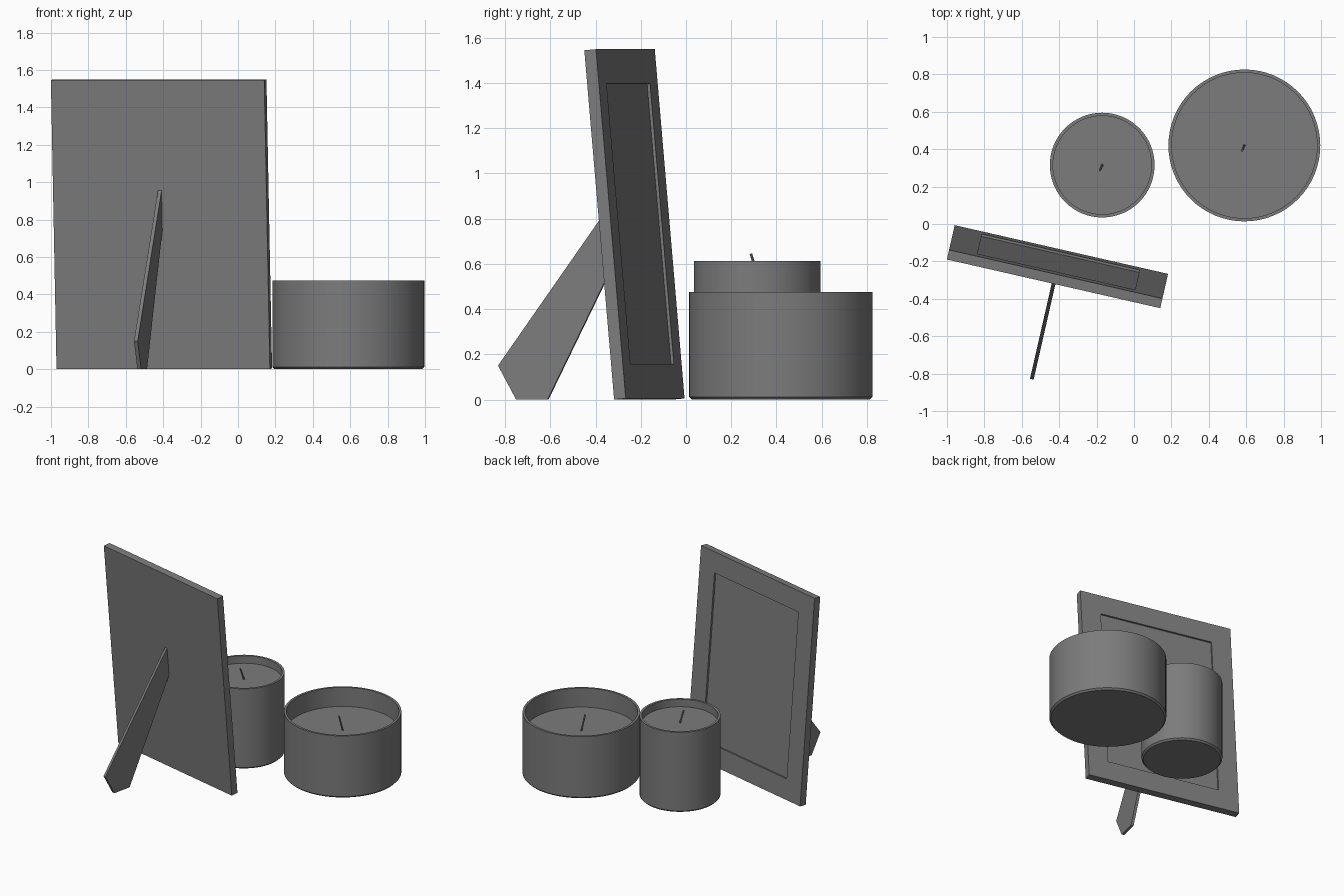
import bpy, bmesh, math
from mathutils import Matrix, Vector

old = bpy.data.objects.get("Cube")
if old:
    bpy.data.objects.remove(old, do_unlink=True)

grey = bpy.data.materials.new("plain grey")
grey.use_nodes = True
COLOUR = (0.2, 0.2, 0.2, 1)
grey.diffuse_color = COLOUR
grey.node_tree.nodes["Principled BSDF"].inputs["Base Color"].default_value = COLOUR


def finish(bm, name, matrix=Matrix(), smooth=False):
    bmesh.ops.recalc_face_normals(bm, faces=bm.faces[:])
    mesh = bpy.data.meshes.new(name)
    bm.to_mesh(mesh)
    bm.free()
    mesh.materials.append(grey)
    obj = bpy.data.objects.new(name, mesh)
    bpy.context.collection.objects.link(obj)
    obj.matrix_world = matrix
    if smooth:
        bpy.ops.object.select_all(action='DESELECT')
        obj.select_set(True)
        bpy.context.view_layer.objects.active = obj
        bpy.ops.object.shade_smooth_by_angle(angle=math.radians(30))
    return obj


def box(low, high):
    bm = bmesh.new()
    bmesh.ops.create_cube(bm, size=1)
    low, high = Vector(low), Vector(high)
    for v in bm.verts:
        v.co = (low + high) / 2 + v.co * (high - low)
    return bm


def lathe(name, profile, place, steps=64):
    bm = bmesh.new()
    verts = [bm.verts.new((r, 0, z)) for r, z in profile]
    edges = [bm.edges.new(pair) for pair in zip(verts, verts[1:])]
    bmesh.ops.spin(bm, geom=verts + edges, cent=(0, 0, 0), axis=(0, 0, 1),
                   angle=math.tau, steps=steps, use_duplicate=False)
    bmesh.ops.remove_doubles(bm, verts=bm.verts[:], dist=0.0002)
    return finish(bm, name, place, smooth=True)


# Picture frame, turned and leaning back on its strut
W, H, T, BORDER = 1.17, 1.551, 0.053, 0.153
stand = Matrix.Translation((-0.40, -0.188, 0)) @ Matrix.Rotation(math.radians(-12.85), 4, 'Z')
lean = stand @ Matrix.Rotation(math.radians(5), 4, 'X')

bm = box((-W / 2, 0, 0), (W / 2, T, H))
bm.normal_update()
sides = [f for f in bm.faces if abs(f.normal.y) > 0.9]
for face in sides:
    bmesh.ops.inset_region(bm, faces=[face], thickness=BORDER, use_even_offset=True)
rims = [e for f in sides for e in f.edges]
bmesh.ops.delete(bm, geom=sides, context='FACES_ONLY')
bmesh.ops.bridge_loops(bm, edges=rims)
finish(bm, "picture_frame", lean)

# Picture panel, flush at the rear and recessed on the display side
finish(box((BORDER - W / 2, 0, BORDER), (W / 2 - BORDER, T - 0.013, H - BORDER)),
       "picture_panel", lean)

# Strut: a flat pointed plate
strut = [(-0.083, 0.955), (-0.658, 0.15), (-0.576, 0), (-0.433, 0), (-0.065, 0.74)]
bm = bmesh.new()
face = bm.faces.new([bm.verts.new((-0.01, d, z)) for d, z in strut])
new = bmesh.ops.extrude_face_region(bm, geom=[face])["geom"]
bmesh.ops.translate(bm, vec=(0.02, 0, 0), verts=[v for v in new if isinstance(v, bmesh.types.BMVert)])
finish(bm, "frame_strut", stand)


# Candles: jar, wax and slanted wick
def candle(name, x, y, radius, height, level, wick_height):
    place = Matrix.Translation((x, y, 0))
    wall, chamfer = 0.017, 0.012
    inner = radius - wall
    lathe(name + "_jar", [(0, 0), (radius - chamfer, 0), (radius, chamfer), (radius, height),
                          (inner, height), (inner, 0.03), (0, 0.03)], place)
    lathe(name + "_wax", [(0, 0.03), (inner, 0.03), (inner, level), (0, level)], place)
    axis = Vector((-0.012, -0.028, wick_height))
    bm = bmesh.new()
    bmesh.ops.create_cone(bm, cap_ends=True, segments=10, radius1=0.006, radius2=0.006,
                          depth=axis.length)
    turn = axis.to_track_quat('Z', 'Y').to_matrix().to_4x4()
    foot = Vector((x, y, level))
    finish(bm, name + "_wick", Matrix.Translation(foot + axis / 2) @ turn, smooth=True)


candle("large_candle", 0.59, 0.42, 0.406, 0.475, 0.33, 0.115)
candle("small_candle", -0.17, 0.315, 0.28, 0.612, 0.555, 0.09)
